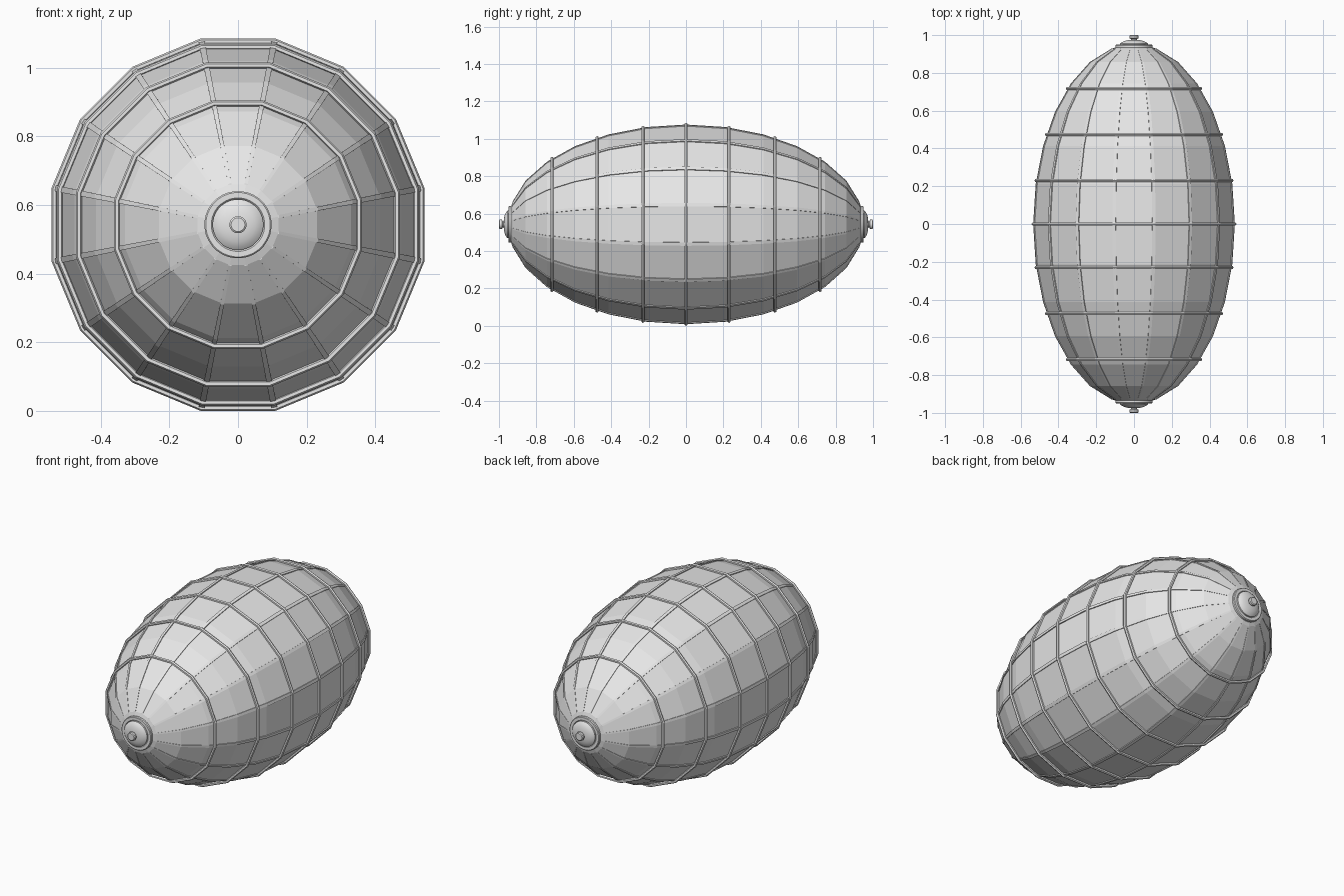
import bpy, bmesh, math

if "Cube" in bpy.data.objects:
    bpy.data.objects.remove(bpy.data.objects["Cube"])

CZ = 0.5425           # height of the lantern axis
SIDES = 16
A, R = 0.952, 0.539   # half length and corner radius of the ellipsoid shell

paper = bpy.data.materials.new("plain_grey")
paper.diffuse_color = (0.8, 0.8, 0.8, 1)
paper.use_nodes = True
paper.node_tree.nodes["Principled BSDF"].inputs["Base Color"].default_value = paper.diffuse_color


def shell_radius(y):
    return R * math.sqrt(max(0.0, 1 - (y / A) ** 2))


def finish(name, bm, smooth=False):
    bmesh.ops.recalc_face_normals(bm, faces=bm.faces[:])
    mesh = bpy.data.meshes.new(name)
    bm.to_mesh(mesh)
    bm.free()
    mesh.materials.append(paper)
    ob = bpy.data.objects.new(name, mesh)
    bpy.context.collection.objects.link(ob)
    if smooth:
        bpy.ops.object.select_all(action='DESELECT')
        ob.select_set(True)
        bpy.context.view_layer.objects.active = ob
        bpy.ops.object.shade_smooth_by_angle(angle=math.radians(35))
    return ob


def lathe(bm, profile, n, closed=False):
    """Spin (y, radius) points about the long axis."""
    rings = []
    for y, r in profile:
        rings.append([bm.verts.new((r * math.cos((i + 0.5) * math.tau / n), y,
                                    CZ + r * math.sin((i + 0.5) * math.tau / n)))
                      for i in range(n)])
    pairs = list(zip(rings, rings[1:]))
    if closed:
        pairs.append((rings[-1], rings[0]))
    for a, b in pairs:
        for i in range(n):
            j = (i + 1) % n
            bm.faces.new((a[i], a[j], b[j], b[i]))
    if not closed:
        bm.faces.new(rings[0])
        bm.faces.new(rings[-1])


# Stations along the shell, evenly spaced by angle
stations = [A * math.sin(k * math.pi / 14) for k in range(-6, 7)]

# Faceted shell
bm = bmesh.new()
ends = [-0.942] + stations + [0.942]
lathe(bm, [(y, shell_radius(y)) for y in ends], SIDES)
finish("shell", bm)

# Hoops around the shell
bm = bmesh.new()
for y0 in (-0.717, -0.475, -0.23, 0, 0.23, 0.475, 0.717):
    r0 = shell_radius(y0) + 0.005
    ring = [(y0 + 0.009 * math.cos(k * math.tau / 6 + math.pi / 6),
             r0 + 0.009 * math.sin(k * math.tau / 6 + math.pi / 6)) for k in range(6)]
    lathe(bm, ring, SIDES, closed=True)
finish("hoops", bm)

# Lengthwise ribs along the shell corners
bm = bmesh.new()
for i in range(SIDES):
    t = (i + 0.5) * math.tau / SIDES
    c, s = math.cos(t), math.sin(t)
    sections = []
    for y in stations:
        r = shell_radius(y)
        w = 0.003 + 0.006 * r / R
        h = 0.0035 * min(1, r / 0.25)
        sections.append([bm.verts.new(((r + d) * c - u * s, y, CZ + (r + d) * s + u * c))
                         for u, d in ((-w, -0.01), (-w, h), (w, h), (w, -0.01))])
    for a, b in zip(sections, sections[1:]):
        for k in range(4):
            m = (k + 1) % 4
            bm.faces.new((a[k], a[m], b[m], b[k]))
    bm.faces.new(sections[0])
    bm.faces.new(sections[-1])
finish("ribs", bm)

# End caps: collar, domed plate and knob
collar = [(0.92, 0.098), (0.946, 0.098), (0.950, 0.094), (0.950, 0.078), (0.946, 0.074)]
dome = [(0.94, 0.074), (0.955, 0.074), (0.963, 0.064), (0.969, 0.050),
        (0.973, 0.034), (0.975, 0.015)]
knob = [(0.965, 0.016), (0.980, 0.016), (0.984, 0.025), (0.996, 0.025), (1.0, 0.020)]
for label, side in (("front", -1), ("back", 1)):
    for part, prof in (("collar", collar), ("dome", dome), ("knob", knob)):
        bm = bmesh.new()
        lathe(bm, [(side * y, r) for y, r in prof], 32)
        finish(label + "_" + part, bm, smooth=True)
